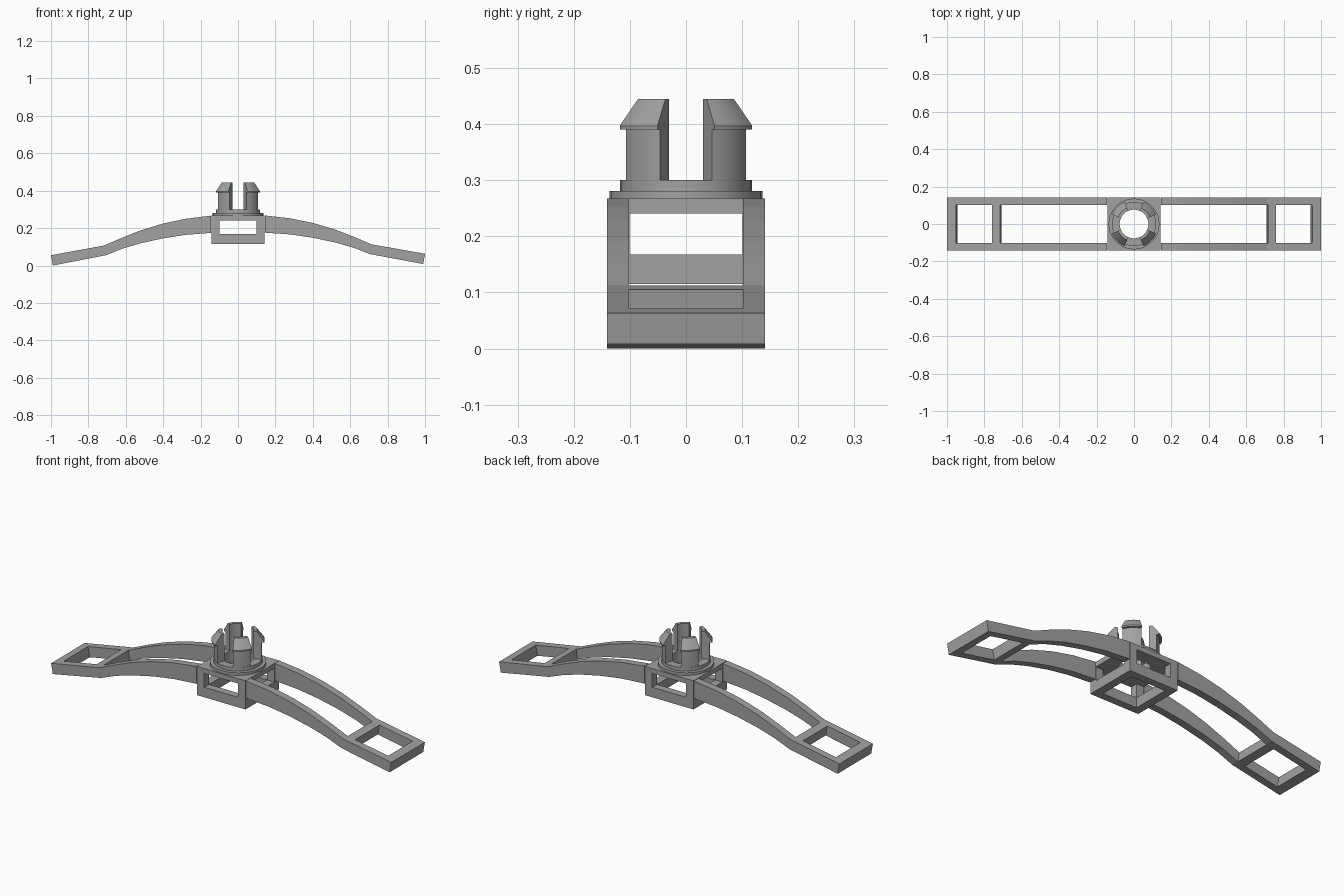
import bpy, bmesh, math
from mathutils import Matrix

cube = bpy.data.objects.get("Cube")
if cube:
    bpy.data.objects.remove(cube, do_unlink=True)

grey = bpy.data.materials.new("mid_grey")
grey.use_nodes = True
grey.diffuse_color = (0.36, 0.36, 0.36, 1)
grey.node_tree.nodes["Principled BSDF"].inputs["Base Color"].default_value = (0.36, 0.36, 0.36, 1)


def finish(name, bm):
    bmesh.ops.recalc_face_normals(bm, faces=bm.faces)
    mesh = bpy.data.meshes.new(name)
    bm.to_mesh(mesh)
    bm.free()
    mesh.materials.append(grey)
    ob = bpy.data.objects.new(name, mesh)
    bpy.context.collection.objects.link(ob)
    return ob


def prism(name, profile, half_width):
    """Side profile in x and z, extruded across y."""
    bm = bmesh.new()
    face = bm.faces.new([bm.verts.new((x, -half_width, z)) for x, z in profile])
    out = bmesh.ops.extrude_face_region(bm, geom=[face])
    verts = [v for v in out["geom"] if isinstance(v, bmesh.types.BMVert)]
    bmesh.ops.translate(bm, verts=verts, vec=(0, 2 * half_width, 0))
    return finish(name, bm)


def block(name, hx, hy, z0, z1):
    return prism(name, [(-hx, z0), (hx, z0), (hx, z1), (-hx, z1)], hy)


def revolve(name, profile, start, angle, steps):
    """Closed profile in radius and z, swept about the z axis."""
    bm = bmesh.new()
    face = bm.faces.new([bm.verts.new((r, 0, z)) for r, z in profile])
    bmesh.ops.rotate(bm, verts=bm.verts, matrix=Matrix.Rotation(start, 3, "Z"))
    full = angle > 6
    geom = list(face.edges) if full else [face] + list(face.edges) + list(face.verts)
    if full:
        bmesh.ops.delete(bm, geom=[face], context="FACES_ONLY")
    else:
        keep = face.copy()
        geom = list(keep.edges)
    bmesh.ops.spin(bm, geom=geom, axis=(0, 0, 1), cent=(0, 0, 0),
                   angle=angle, steps=steps)
    if not full:
        ends = [e for e in bm.edges if e.is_boundary]
        bmesh.ops.holes_fill(bm, edges=ends)
    bmesh.ops.remove_doubles(bm, verts=bm.verts, dist=1e-5)
    return finish(name, bm)


def cut(ob, *cutters):
    bpy.context.view_layer.objects.active = ob
    for cutter in cutters:
        cutter.hide_render = True
        mod = ob.modifiers.new("cut", "BOOLEAN")
        mod.operation = "DIFFERENCE"
        mod.solver = "EXACT"
        mod.object = cutter
        bpy.ops.object.modifier_apply(modifier=mod.name)
        bpy.data.objects.remove(cutter, do_unlink=True)


def smooth(ob):
    bpy.ops.object.select_all(action="DESELECT")
    ob.select_set(True)
    bpy.context.view_layer.objects.active = ob
    bpy.ops.object.shade_smooth_by_angle(angle=math.radians(30))


# Bowed arms with an open slot and a square end frame
top = [(0.145, 0.267), (0.28, 0.251), (0.40, 0.226), (0.52, 0.19), (0.62, 0.151), (0.715, 0.11), (1, 0.059)]
bottom = [(0.99, 0.004), (0.706, 0.058), (0.62, 0.092), (0.52, 0.121), (0.40, 0.147), (0.28, 0.165), (0.145, 0.175)]


def slot(x0, x1, side):
    lean = 0.18
    pts = [(x0 - lean * 0.18, -0.1), (x1 - lean * 0.18, -0.1), (x1 + lean * 0.3, 0.4), (x0 + lean * 0.3, 0.4)]
    return prism("slot_cutter", [(x * side, z) for x, z in pts], 0.102)


for side, label in ((1, "left"), (-1, "right")):
    arm = prism(label + "_arm", [(x * side, z + 0.004 * x * side) for x, z in top + bottom], 0.141)
    cut(arm, slot(0.05, 0.713, side), slot(0.757, 0.957, side))

# Central housing, open on all sides and below
housing = block("housing", 0.143, 0.141, 0.115, 0.267)
cut(housing,
    block("window_x", 0.3, 0.101, 0.168, 0.241),
    block("window_y", 0.1, 0.3, 0.168, 0.241),
    block("floor_opening", 0.1, 0.101, 0.05, 0.2),
    revolve("bore", [(0, 0.2), (0.077, 0.2), (0.077, 0.3), (0, 0.3)], 0, math.tau, 32))

# Stepped collar
smooth(revolve("collar", [(0.077, 0.266), (0.136, 0.266), (0.136, 0.281), (0.118, 0.281),
                          (0.118, 0.3), (0.077, 0.3)], 0, math.tau, 32))

# Four barbed prongs with gaps on the axes
gap = math.radians(23.3)
prong_profile = [(0.077, 0.295), (0.1165, 0.295), (0.1165, 0.39), (0.1285, 0.39),
                 (0.1285, 0.397), (0.093, 0.445), (0.077, 0.445)]
for i in range(4):
    smooth(revolve("prong_%d" % (i + 1), prong_profile,
                   i * math.pi / 2 + gap, math.pi / 2 - 2 * gap, 5))
